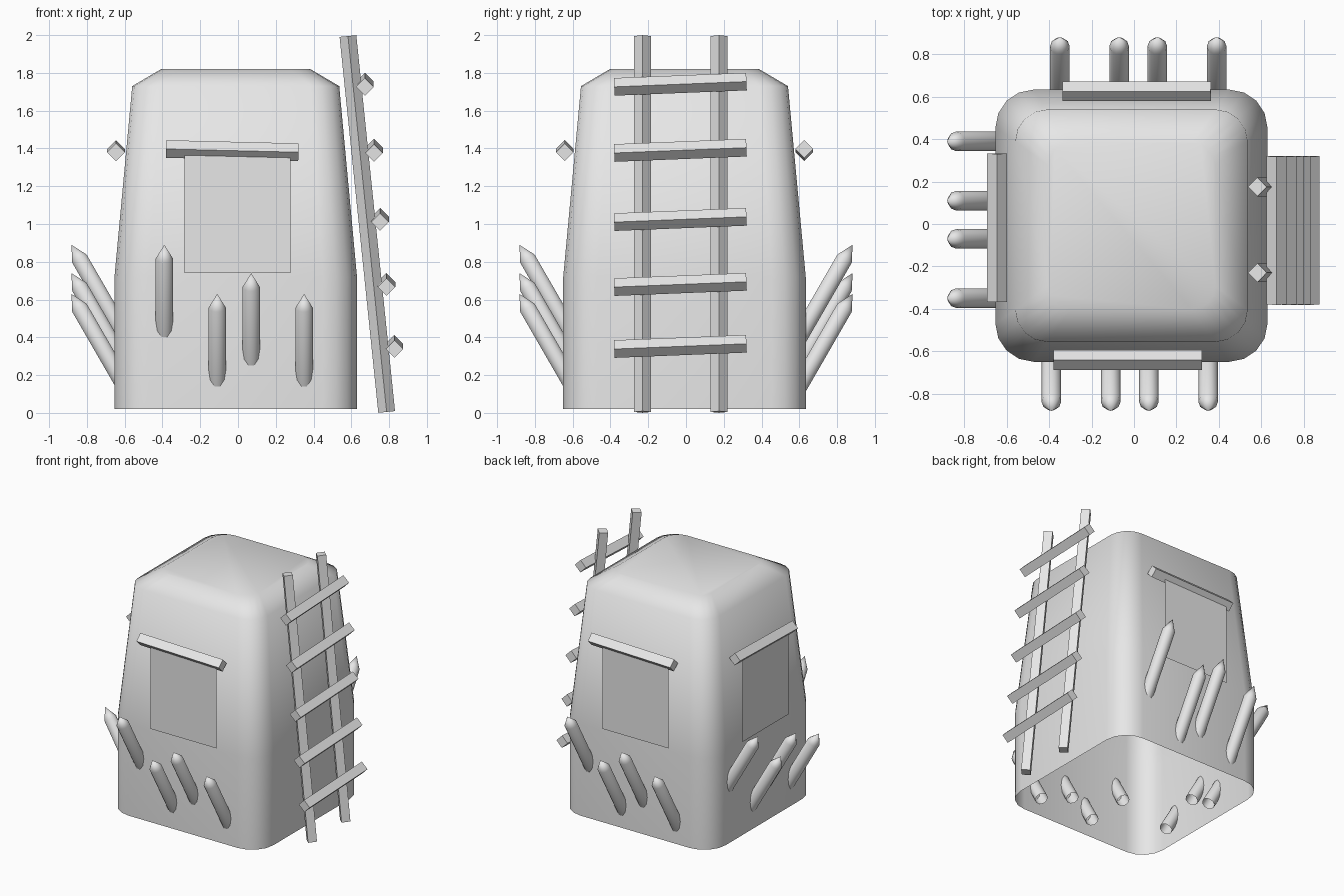
import bpy, bmesh, math
from mathutils import Matrix, Vector

cube = bpy.data.objects.get("Cube")
if cube:
    bpy.data.objects.remove(cube)

grey = bpy.data.materials.new("light_grey")
grey.use_nodes = True
GREY = (0.8, 0.8, 0.8, 1)
grey.diffuse_color = GREY
grey.node_tree.nodes["Principled BSDF"].inputs["Base Color"].default_value = GREY


def finish(bm, name, matrix=Matrix(), smooth=False):
    """Turn a bmesh into a named, coloured object."""
    bm.transform(matrix)
    mesh = bpy.data.meshes.new(name)
    bm.to_mesh(mesh)
    bm.free()
    mesh.materials.append(grey)
    mesh.polygons.foreach_set("use_smooth", [smooth] * len(mesh.polygons))
    obj = bpy.data.objects.new(name, mesh)
    bpy.context.collection.objects.link(obj)
    return obj


def loft(rings):
    """Skin closed rings from bottom to top; close the top, leave the base open."""
    bm = bmesh.new()
    loops = [[bm.verts.new(p) for p in ring] for ring in rings]
    for low, high in zip(loops, loops[1:]):
        n = len(low)
        for i in range(n):
            j = (i + 1) % n
            if len(high) == 1:
                bm.faces.new((low[i], low[j], high[0]))
            else:
                bm.faces.new((low[i], low[j], high[j], high[i]))
    if len(loops[-1]) > 2:
        bm.faces.new(loops[-1])
    return bm


def rounded_square(half, radius, z, steps=4):
    pts = []
    for corner in range(4):
        mid = math.radians(45 + 90 * corner)
        cx = math.copysign(half - radius, math.cos(mid))
        cy = math.copysign(half - radius, math.sin(mid))
        for k in range(steps + 1):
            a = mid + math.pi / 2 * (k / steps - 0.5)
            pts.append((cx + radius * math.cos(a), cy + radius * math.sin(a), z))
    return pts


def circle(radius, z, sides=10):
    return [(radius * math.cos(2 * math.pi * i / sides),
             radius * math.sin(2 * math.pi * i / sides), z) for i in range(sides)]


def beam(name, start, end, side, matrix=Matrix()):
    """Square beam standing on its edge, between two points."""
    a, b = Vector(start), Vector(end)
    turn = (b - a).to_track_quat('Z', 'Y').to_matrix().to_4x4()
    bm = bmesh.new()
    bmesh.ops.create_cube(bm, size=1)
    place = (Matrix.Translation((a + b) / 2) @ turn
             @ Matrix.Rotation(math.radians(45), 4, 'Z')
             @ Matrix.Diagonal((side, side, (b - a).length, 1)))
    return finish(bm, name, matrix @ place)


# Tower shell, open underneath
centre = Matrix.Translation((-0.012, -0.008, 0))
profile = [(0.642, 0.18, 0.02), (0.642, 0.18, 0.72),
           (0.548, 0.15, 1.73), (0.395, 0.11, 1.82)]
finish(loft([rounded_square(*p) for p in profile]), "tower_shell", centre, True)

# Window, awning beam and spikes on the three sides without the ladder
spikes = [(-0.39, 0.89), (-0.11, 0.63), (0.07, 0.74), (0.35, 0.63)]
for side, angle, shift in (("front", 0, -0.018), ("left", -90, 0.01), ("back", 180, -0.025)):
    spin = Matrix.Rotation(math.radians(angle), 4, 'Z')

    bm = bmesh.new()
    bm.faces.new([bm.verts.new((x, -0.65, z)) for x, z in
                  ((-0.27, 0.74), (0.29, 0.74), (0.29, 1.4), (-0.27, 1.4))])
    finish(bm, side + "_window", centre @ spin)

    beam(side + "_awning", (shift - 0.35, -0.634, 1.397),
         (shift + 0.35, -0.634, 1.38), 0.066, centre @ spin)

    for n, (x, z) in enumerate(spikes, 1):
        tilt = Matrix.Translation((x, -0.882, z)) @ Matrix.Rotation(math.radians(30), 4, 'X')
        body = loft([circle(0.046, -0.6), circle(0.046, -0.085), [(0, 0, 0)]])
        finish(body, f"{side}_spike_{n}", spin @ tilt, True)

# Leaning ladder
for name, y in (("ladder_rail_front", -0.23), ("ladder_rail_back", 0.175)):
    beam(name, (0.787, y, 0.005), (0.582, y, 1.995), 0.063)
rungs = [(0.828, 0.352), (0.786, 0.68), (0.752, 1.024), (0.72, 1.39), (0.672, 1.74)]
for n, (x, z) in enumerate(rungs, 1):
    beam(f"ladder_rung_{n}", (x, -0.38, z - 0.014), (x, 0.32, z + 0.014), 0.066)
